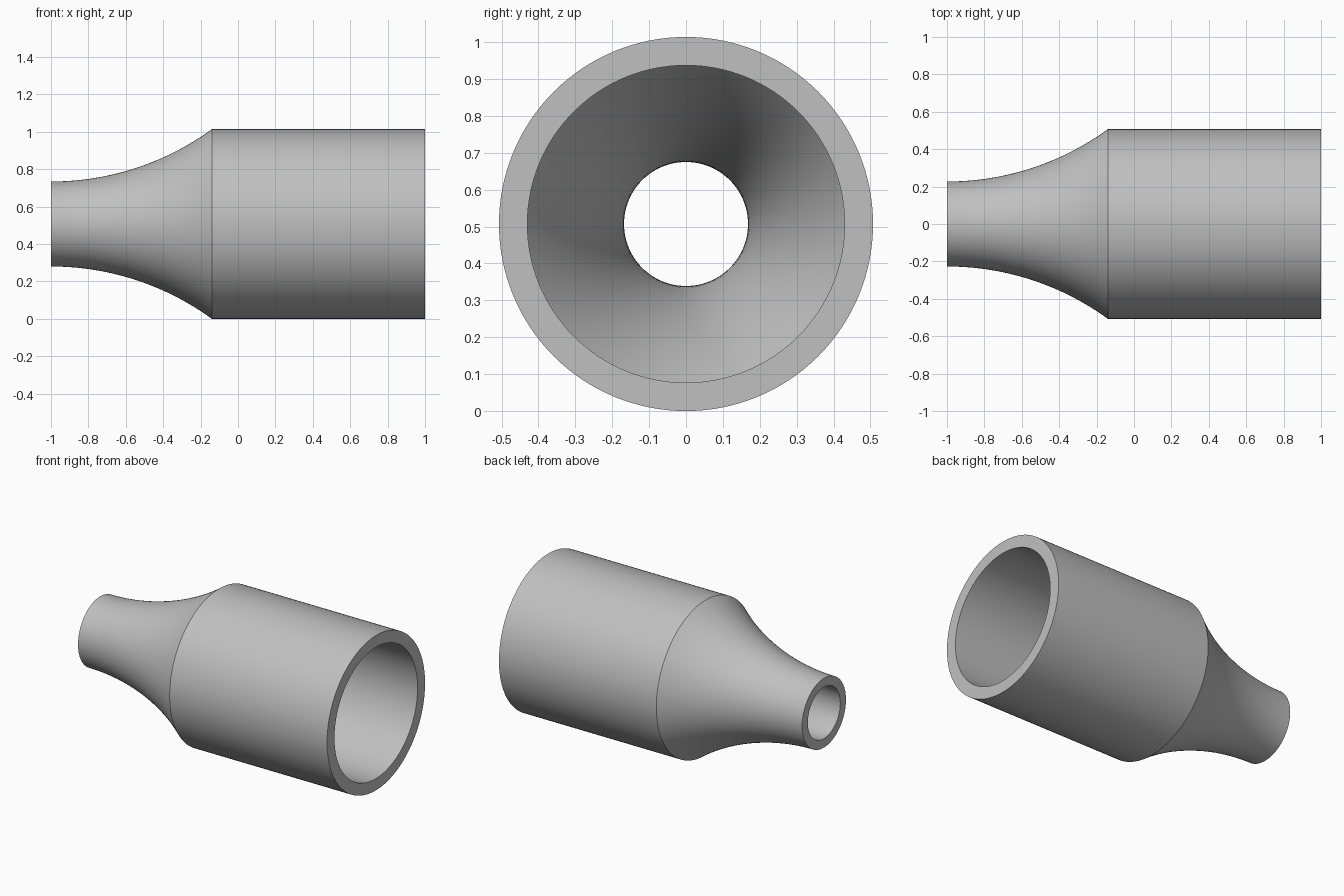
import bpy, bmesh, math
from mathutils import Matrix, Vector

cube = bpy.data.objects.get("Cube")
if cube:
    bpy.data.objects.remove(cube, do_unlink=True)

SEGMENTS = 128
AXIS_Z = 0.507
LEFT, SHOULDER, RIGHT = -1.0, -0.14, 1.0


def flare(neck, body, steps=24):
    """Arc that leaves the neck parallel to the axis and meets the body."""
    run, rise = SHOULDER - LEFT, body - neck
    radius = (run ** 2 + rise ** 2) / (2 * rise)
    sweep = math.asin(run / radius)
    return [(LEFT + radius * math.sin(sweep * i / steps),
             neck + radius * (1 - math.cos(sweep * i / steps)))
            for i in range(steps + 1)]


# Closed wall section: outer flare and body, then the bore back again
outer = flare(0.227, 0.507) + [(RIGHT, 0.507)]
bore = flare(0.168, 0.43) + [(RIGHT, 0.43)]
section = outer + bore[::-1]

# Revolve the section about the x axis
bm = bmesh.new()
rings = []
for s in range(SEGMENTS):
    turn = Matrix.Rotation(math.tau * s / SEGMENTS, 3, 'X')
    rings.append([bm.verts.new(turn @ Vector((x, 0, r)) + Vector((0, 0, AXIS_Z)))
                  for x, r in section])
count = len(section)
for s in range(SEGMENTS):
    a, b = rings[s], rings[(s + 1) % SEGMENTS]
    for i in range(count):
        j = (i + 1) % count
        bm.faces.new((a[i], a[j], b[j], b[i]))
bmesh.ops.recalc_face_normals(bm, faces=bm.faces)

mesh = bpy.data.meshes.new("reducer_sleeve")
bm.to_mesh(mesh)
bm.free()
sleeve = bpy.data.objects.new("reducer_sleeve", mesh)
bpy.context.collection.objects.link(sleeve)

# Plain grey material
grey = bpy.data.materials.new("light_grey")
grey.use_nodes = True
colour = (0.53, 0.53, 0.53, 1)
grey.diffuse_color = colour
grey.node_tree.nodes["Principled BSDF"].inputs["Base Color"].default_value = colour
mesh.materials.append(grey)

# Smooth walls with crisp rims and shoulder
bpy.ops.object.select_all(action='DESELECT')
sleeve.select_set(True)
bpy.context.view_layer.objects.active = sleeve
bpy.ops.object.shade_smooth_by_angle(angle=math.radians(20))
